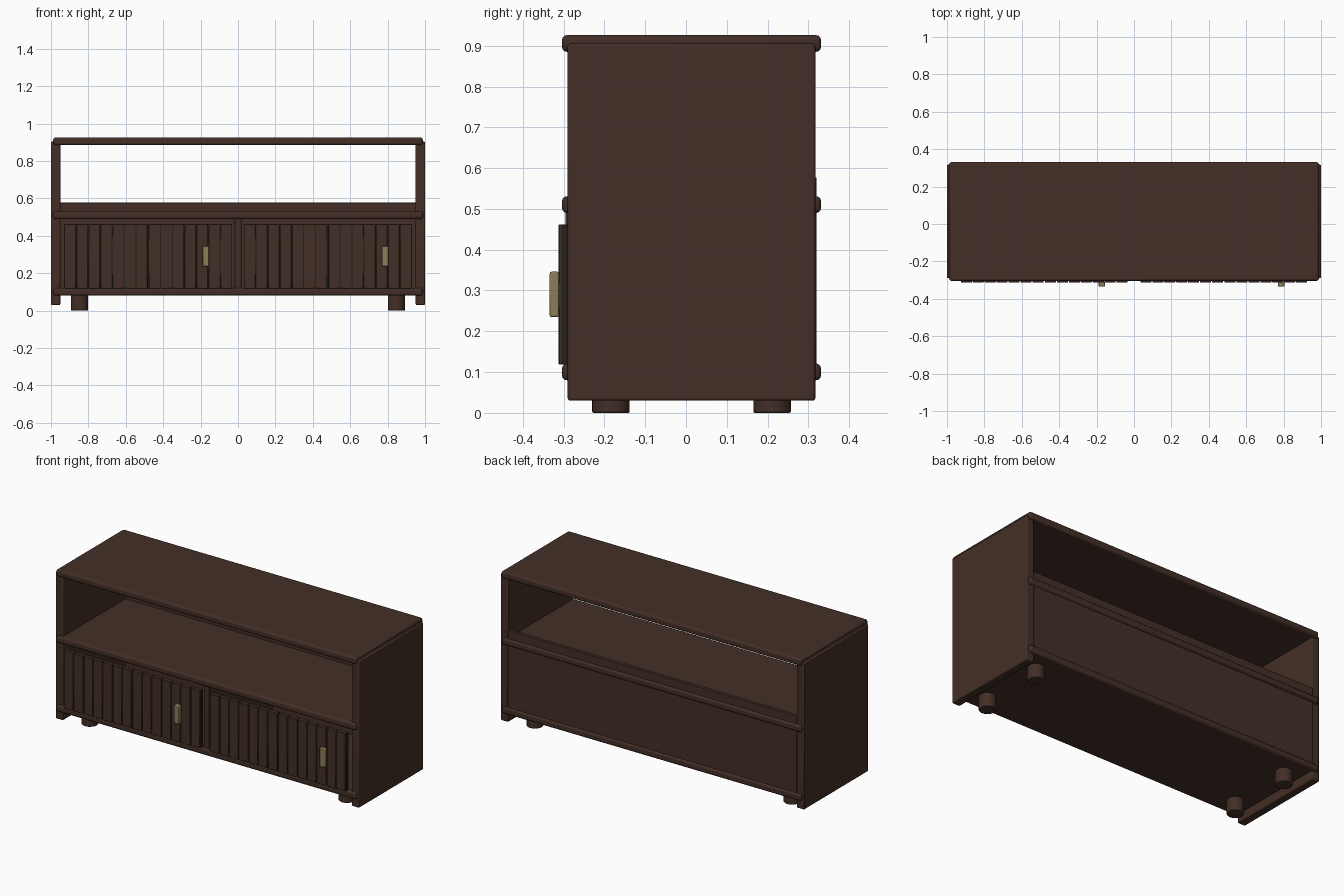
import bpy, math

if "Cube" in bpy.data.objects:
    bpy.data.objects.remove(bpy.data.objects["Cube"])

def material(name, rgb):
    m = bpy.data.materials.new(name)
    m.diffuse_color = (*rgb, 1)
    m.use_nodes = True
    m.node_tree.nodes["Principled BSDF"].inputs["Base Color"].default_value = m.diffuse_color
    return m

WOOD = material("dark walnut", (0.056, 0.028, 0.019))
DOOR = material("door walnut", (0.052, 0.029, 0.019))
GROOVE = material("groove shadow brown", (0.018, 0.014, 0.010))
BRASS = material("dull brass", (0.27, 0.20, 0.095))

def finish(ob, name, mat, bevel, segments):
    ob.name = name
    ob.data.materials.append(mat)
    if bevel:
        b = ob.modifiers.new("bevel", 'BEVEL')
        b.width, b.segments, b.limit_method = bevel, segments, 'ANGLE'
    bpy.ops.object.shade_smooth_by_angle(angle=math.radians(35))
    return ob

def box(name, x, y, z, mat=WOOD, bevel=0.0, segments=2):
    """Box spanning the given (min, max) ranges."""
    bpy.ops.mesh.primitive_cube_add(size=1, location=[(a + b) / 2 for a, b in (x, y, z)])
    ob = bpy.context.object
    ob.scale = [b - a for a, b in (x, y, z)]
    bpy.ops.object.transform_apply(location=False, rotation=False, scale=True)
    return finish(ob, name, mat, bevel, segments)

# Horizontal boards
for name, z in (("bottom_board", 0.08), ("middle_shelf", 0.49), ("top_board", 0.885)):
    box(name, (-0.988, 0.988), (-0.304, 0.331), (z, z + 0.041), bevel=0.012, segments=3)

# Side panels
for side, x in (("left", (-1.0, -0.95)), ("right", (0.95, 1.0))):
    box(side + "_side_panel", x, (-0.29, 0.317), (0.03, 0.905), bevel=0.006)

# Back panel and centre divider
box("back_panel", (-0.952, 0.952), (0.298, 0.32), (0.10, 0.578), bevel=0.003)
box("centre_divider", (-0.018, 0.018), (-0.295, 0.30), (0.11, 0.50), bevel=0.003)

# Slatted doors: dark backing with raised slats
N, Z0, Z1 = 7, 0.118, 0.462
for i, x0 in enumerate((-0.93, -0.48, 0.03, 0.48)):
    x1 = x0 + 0.45
    box(f"door_backing_{i}", (x0 + 0.001, x1 - 0.001), (-0.305, -0.285),
        (Z0 + 0.002, Z1 - 0.002), GROOVE)
    a, b = x0 + 0.002, x1 - 0.002
    step = (b - a) / N
    for k in range(N):
        box(f"door_{i}_slat_{k}", (a + k * step + 0.002, a + (k + 1) * step - 0.002),
            (-0.312, -0.287), (Z0, Z1), DOOR, bevel=0.0015, segments=1)

# Handles
for side, x in (("left", -0.172), ("right", 0.787)):
    box(side + "_handle", (x - 0.017, x + 0.017), (-0.334, -0.311),
        (0.235, 0.346), BRASS, bevel=0.004)

# Round feet
for x in (-0.847, 0.847):
    for y in (-0.184, 0.211):
        bpy.ops.mesh.primitive_cylinder_add(vertices=32, radius=0.046, depth=0.09,
                                            location=(x, y, 0.045))
        finish(bpy.context.object, "foot", WOOD, 0.004, 2)
